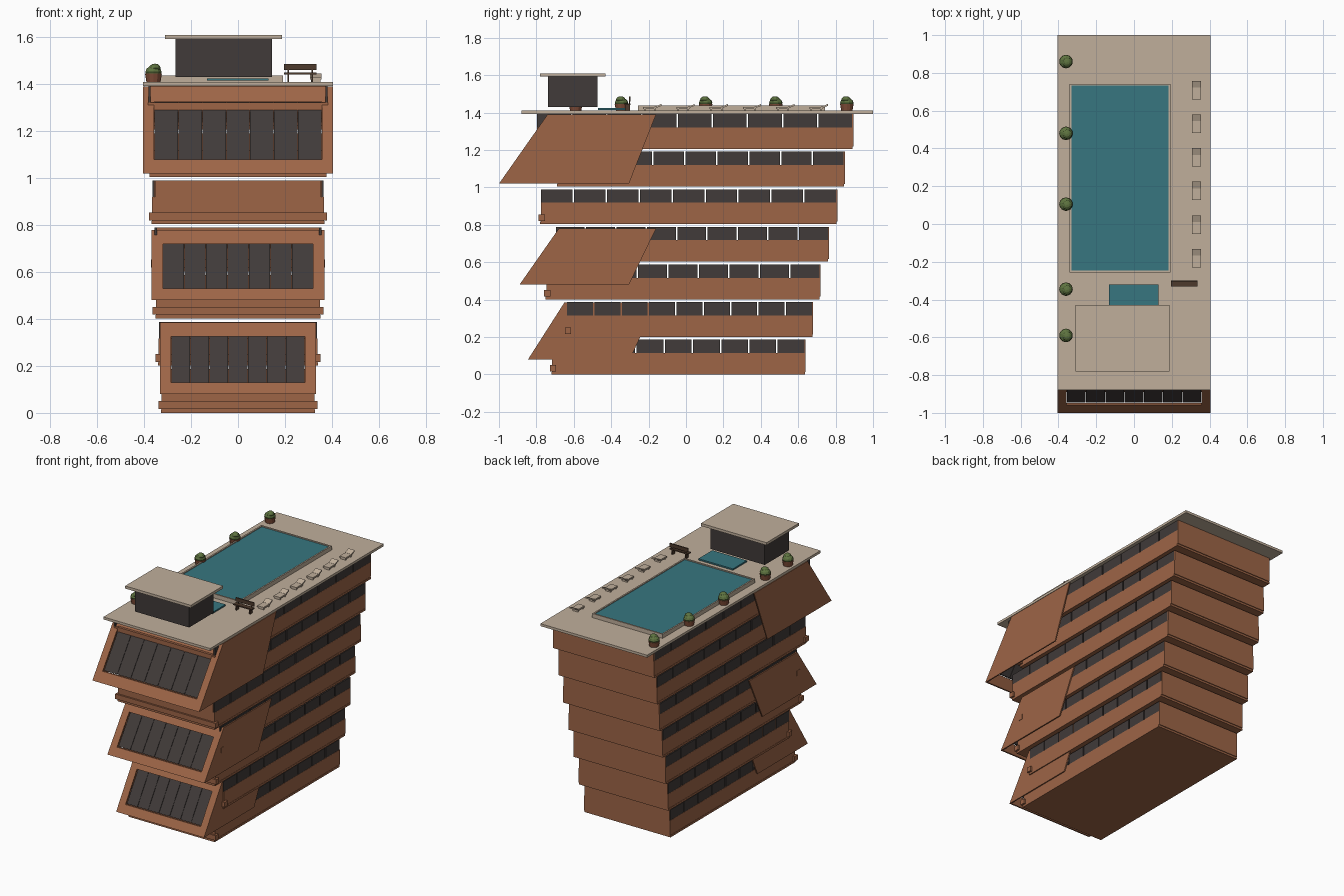
import bpy, bmesh
from mathutils import Vector

cube = bpy.data.objects.get("Cube")
if cube:
    bpy.data.objects.remove(cube, do_unlink=True)


def material(name, r, g, b):
    m = bpy.data.materials.new(name)
    m.use_nodes = True
    m.diffuse_color = (r, g, b, 1)
    m.node_tree.nodes["Principled BSDF"].inputs["Base Color"].default_value = (r, g, b, 1)
    return m


BROWN = material("terracotta", 0.34, 0.13, 0.062)
BEIGE = material("sandstone", 0.53, 0.43, 0.33)
GLASS = material("dark_glass", 0.052, 0.043, 0.041)
WATER = material("pool_water", 0.038, 0.18, 0.215)
GREEN = material("foliage", 0.11, 0.17, 0.05)
POT = material("clay_pot", 0.22, 0.075, 0.04)
WOOD = material("dark_wood", 0.075, 0.042, 0.025)


def finish(name, bm, mat):
    bmesh.ops.recalc_face_normals(bm, faces=bm.faces)
    me = bpy.data.meshes.new(name)
    bm.to_mesh(me)
    bm.free()
    me.materials.append(mat)
    ob = bpy.data.objects.new(name, me)
    bpy.context.collection.objects.link(ob)
    return ob


def add_prism(bm, yz, x0, x1):
    """Extrude a side profile along x."""
    face = bm.faces.new([bm.verts.new((x0, y, z)) for y, z in yz])
    new = bmesh.ops.extrude_face_region(bm, geom=[face])["geom"]
    verts = [v for v in new if isinstance(v, bmesh.types.BMVert)]
    bmesh.ops.translate(bm, verts=verts, vec=(x1 - x0, 0, 0))


def add_box(bm, x0, x1, y0, y1, z0, z1):
    add_prism(bm, [(y0, z0), (y1, z0), (y1, z1), (y0, z1)], x0, x1)


def boxes(name, mat, *dims):
    bm = bmesh.new()
    for d in dims:
        add_box(bm, *d)
    return finish(name, bm, mat)


# Stacked storeys: half width, front y, back y, front wall present
storeys = [
    (0.327, -0.72, 0.64, True),
    (0.340, -0.64, 0.68, False),
    (0.352, -0.75, 0.72, True),
    (0.358, -0.70, 0.765, False),
    (0.368, -0.78, 0.81, True),
    (0.376, -0.69, 0.85, False),
    (0.385, -0.80, 0.895, False),
]
PANES = 9
for i, (w, y0, y1, has_front) in enumerate(storeys):
    z = i * 0.201
    top = z + 0.186
    sill = z + 0.115
    walls = [
        (-w, w, y0, y1 - 0.005, z, z + 0.014),
        (-w + 0.002, w - 0.002, y0 + 0.004, y1, z + 0.014, sill),
        (-w + 0.004, w - 0.004, y1 - 0.012, y1, sill, top),
    ]
    if has_front:
        walls.append((-w + 0.014, w - 0.014, y0 + 0.004, y0 + 0.016, sill, top))
    boxes(f"storey_{i + 1}_walls", BROWN, *walls)
    # Front beam with projecting ends
    b = w + 0.012
    boxes(f"storey_{i + 1}_beam", BROWN, (-b, b, y0 - 0.008, y0 + 0.026, z + 0.016, z + 0.05))
    # Window strips with open slits
    step = (y1 - 0.003 - y0) / PANES
    panes = []
    for k in range(PANES):
        a = y0 + k * step + 0.004
        for s in (-1, 1):
            xs = sorted((s * (w - 0.003), s * (w - 0.012)))
            panes.append((xs[0], xs[1], a, a + step - 0.008, sill, top))
    boxes(f"storey_{i + 1}_windows", GLASS, *panes)


# Slanted front bays, open above and below
def bay(name, w, zb, zt, front, back, glass_w, gb, gt):
    def front_y(z):
        return front[0] + (front[1] - front[0]) * (z - zb) / (zt - zb)

    def slab(bm, x0, x1, z0, z1, offset, thick):
        a, b = front_y(z0) + offset, front_y(z1) + offset
        add_prism(bm, [(a, z0), (a + thick, z0), (b + thick, z1), (b, z1)], x0, x1)

    bm = bmesh.new()
    for s in (-1, 1):
        add_prism(bm, [(front[0], zb), (back[0], zb), (back[1], zt), (front[1], zt)],
                  s * w, s * (w - 0.008))
        slab(bm, s * glass_w, s * (w - 0.008), zb, zt, 0, 0.01)
    slab(bm, -glass_w, glass_w, zb, gb, 0, 0.01)
    slab(bm, -glass_w, glass_w, gt, zt, 0, 0.01)
    finish(name + "_frame", bm, BROWN)

    bm = bmesh.new()
    n = 7
    step = 2 * glass_w / n
    for k in range(n):
        x = -glass_w + k * step
        slab(bm, x + 0.001, x + step - 0.001, gb, gt, 0.014, 0.008)
    finish(name + "_glass", bm, GLASS)


bay("lower_bay", 0.333, 0.08, 0.385, (-0.845, -0.65), (-0.30, -0.16), 0.285, 0.13, 0.325)
bay("middle_bay", 0.368, 0.48, 0.78, (-0.89, -0.68), (-0.305, -0.16), 0.32, 0.53, 0.72)
bay("upper_bay", 0.405, 1.02, 1.39, (-1.0, -0.74), (-0.305, -0.16), 0.357, 1.08, 1.325)

# Roof deck
DECK = 1.41
boxes("roof_deck", BEIGE, (-0.405, 0.405, -0.88, 1.0, 1.393, DECK))

# Swimming pool
px0, px1, py0, py1, rim = -0.342, 0.192, -0.257, 0.742, 0.01
boxes("pool_rim", BEIGE,
      (px0, px0 + rim, py0, py1, DECK, 1.438), (px1 - rim, px1, py0, py1, DECK, 1.438),
      (px0 + rim, px1 - rim, py0, py0 + rim, DECK, 1.438),
      (px0 + rim, px1 - rim, py1 - rim, py1, DECK, 1.438))
boxes("pool_water", WATER, (px0 + rim, px1 - rim, py0 + rim, py1 - rim, DECK, 1.432))
boxes("small_pool", WATER, (-0.132, 0.13, -0.47, -0.32, DECK + 0.005, 1.425))

# Penthouse
boxes("penthouse", GLASS, (-0.267, 0.145, -0.737, -0.472, 1.43, 1.592))
boxes("penthouse_roof", BEIGE, (-0.31, 0.188, -0.78, -0.43, 1.592, 1.61))

# Sun loungers
for i in range(6):
    y = -0.23 + i * 0.178
    bm = bmesh.new()
    add_box(bm, 0.307, 0.355, y, y + 0.07, 1.42, 1.43)
    add_prism(bm, [(y + 0.062, 1.422), (y + 0.098, 1.436), (y + 0.098, 1.446), (y + 0.062, 1.431)],
              0.307, 0.355)
    for yy in (y + 0.006, y + 0.06):
        add_box(bm, 0.311, 0.351, yy, yy + 0.008, DECK, 1.42)
    finish(f"sun_lounger_{i + 1}", bm, BEIGE)

# Bench
boxes("bench", WOOD,
      (0.195, 0.335, -0.33, -0.298, 1.442, 1.45),
      (0.195, 0.335, -0.306, -0.298, 1.46, 1.485),
      *[(x, x + 0.008, -0.326, -0.3, DECK, 1.442) for x in (0.21, 0.312)],
      *[(x, x + 0.008, -0.306, -0.3, 1.45, 1.46) for x in (0.21, 0.312)])

# Potted shrubs
for i, y in enumerate((0.86, 0.48, 0.105, -0.345, -0.59)):
    bm = bmesh.new()
    pot = bmesh.ops.create_cone(bm, cap_ends=True, segments=12, radius1=0.03, radius2=0.036, depth=0.035)
    bmesh.ops.translate(bm, verts=pot["verts"], vec=(-0.36, y, DECK + 0.0175))
    finish(f"pot_{i + 1}", bm, POT)
    bm = bmesh.new()
    for dx, dy, z, r in ((0, 0, 1.452, 0.036), (0.006, -0.004, 1.468, 0.026)):
        ball = bmesh.ops.create_uvsphere(bm, u_segments=10, v_segments=6, radius=r)
        for v in ball["verts"]:
            v.co = Vector((v.co.x - 0.36 + dx, v.co.y + y + dy, v.co.z * 0.75 + z))
    finish(f"shrub_{i + 1}", bm, GREEN)
